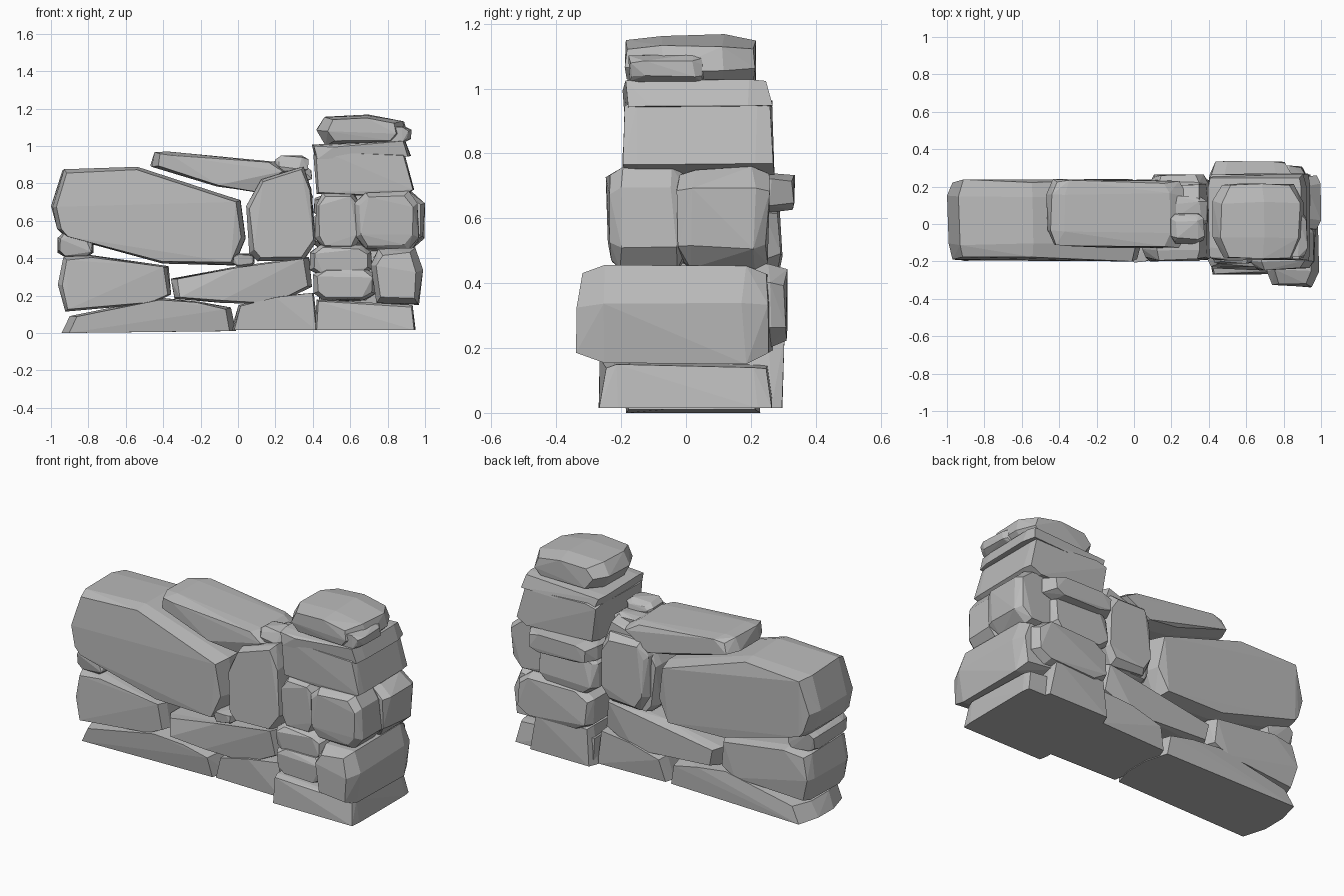
import bpy
import bmesh
import random
from mathutils import Vector

random.seed(7)

cube = bpy.data.objects.get("Cube")
if cube:
    bpy.data.objects.remove(cube, do_unlink=True)

stone = bpy.data.materials.new("grey_stone")
stone.use_nodes = True
stone_colour = (0.5, 0.5, 0.5, 1)
stone.diffuse_color = stone_colour
stone.node_tree.nodes["Principled BSDF"].inputs["Base Color"].default_value = stone_colour


def rock(name, outline, front, back, inset=0.12, chamfer=0.14, rough=0.012):
    """Chipped boulder: a front outline swept from front to back with chamfered ends."""
    centre = Vector((sum(p[0] for p in outline), sum(p[1] for p in outline))) / len(outline)
    depth = back - front
    rings = [(front, 1 - inset), (front + depth * chamfer, 1),
             (back - depth * chamfer, 1), (back, 1 - inset)]
    bm = bmesh.new()
    for y, scale in rings:
        inward = 1 if y < (front + back) / 2 else -1
        for point in outline:
            x, z = centre + (Vector(point) - centre) * scale
            x -= random.uniform(0, rough) * (1 if x > centre.x else -1)
            z -= random.uniform(0, rough) * (1 if z > centre.y else -1)
            # stones resting on the ground keep a flat foot
            if point[1] < 0.05:
                z = point[1]
            bm.verts.new((x, y + inward * random.uniform(0, rough * 2), z))
    hull = bmesh.ops.convex_hull(bm, input=bm.verts)
    loose = {v for v in hull["geom_interior"] + hull["geom_unused"] if isinstance(v, bmesh.types.BMVert)}
    bmesh.ops.delete(bm, geom=list(loose), context="VERTS")
    bmesh.ops.dissolve_limit(bm, angle_limit=0.07, verts=bm.verts, edges=bm.edges)
    bmesh.ops.recalc_face_normals(bm, faces=bm.faces)
    mesh = bpy.data.meshes.new(name)
    bm.to_mesh(mesh)
    bm.free()
    mesh.materials.append(stone)
    bpy.context.collection.objects.link(bpy.data.objects.new(name, mesh))


def block(name, left, right, bottom, top, front, back, **style):
    """Stone with a cut-corner rectangular outline."""
    w, h = (right - left) * 0.16, (top - bottom) * 0.2
    outline = [(left + w, bottom), (right - w, bottom), (right, bottom + h), (right, top - h),
               (right - w, top), (left + w, top), (left, top - h), (left, bottom + h)]
    rock(name, outline, front, back, **style)


# Ground course
rock("base_left_stone", [(-.95, 0), (-.9, .08), (-.42, .19), (-.2, .17), (-.03, .14), (-.01, .01)],
     -.2, .23, inset=.08, chamfer=.3)
rock("base_middle_stone", [(-.04, .015), (0, .15), (.2, .2), (.41, .22), (.43, .015)], -.2, .24, inset=.05)
rock("base_pillar_stone", [(.41, .015), (.41, .18), (.5, .17), (.94, .15), (.96, .015)],
     -.27, .27, inset=.04, chamfer=.08)
rock("base_pillar_back_stone", [(.41, .015), (.43, .24), (.8, .25), (.84, .015)], -.02, .31, inset=.06)

# Second course of the wall
rock("lower_left_stone", [(-.93, .11), (-.97, .25), (-.94, .41), (-.8, .42), (-.37, .36), (-.35, .2), (-.45, .15)],
     -.2, .22, inset=.07)
rock("lower_middle_slab", [(-.34, .18), (-.36, .3), (0, .36), (.38, .41), (.4, .24), (.2, .15), (-.1, .16)],
     -.2, .23, inset=.06)

# Upper stones of the wall
rock("big_left_boulder", [(-.97, .55), (-1, .68), (-.94, .88), (-.55, .89), (.02, .71), (.05, .5),
                          (-.01, .36), (-.4, .37), (-.93, .51)], -.2, .24, inset=.05, chamfer=.18)
rock("upright_middle_stone", [(.06, .42), (.04, .68), (.12, .83), (.36, .9), (.4, .78), (.42, .48), (.36, .38), (.1, .38)],
     -.2, .22, inset=.08)
block("upright_back_stone", .08, .4, .4, .82, .02, .27)
rock("top_slab", [(-.47, .9), (-.45, .97), (-.38, .97), (.2, .92), (.29, .85), (.12, .74), (-.1, .78), (-.4, .87)],
     -.13, .24, inset=.1, chamfer=.2)

# Small filler stones
block("left_pebble", -.97, -.77, .4, .54, -.17, .17)
block("middle_pebble", -.03, .09, .35, .43, -.21, -.05)
block("top_pebble", .19, .38, .85, .95, -.11, .06, inset=.3)
block("top_back_pebble", .15, .4, .8, .9, -.02, .15, inset=.25)

# Second course of the pillar
rock("pillar_corner_stone", [(.73, .15), (.7, .37), (.75, .45), (.95, .46), (.99, .34), (.97, .15)],
     -.34, .27, inset=.2, chamfer=.13)
block("pillar_lower_filler", .4, .74, .17, .35, -.25, .1)
block("pillar_upper_filler", .38, .72, .3, .47, -.23, .1)
block("pillar_lower_back_stone", .42, .93, .2, .46, -.03, .32, inset=.1)

# Third course of the pillar
block("pillar_middle_front_stone", .62, .97, .44, .76, -.25, .01, inset=.15)
block("pillar_middle_left_stone", .41, .66, .44, .76, -.22, .12)
block("pillar_middle_right_stone", .58, 1, .44, .76, -.03, .26, inset=.1)
block("pillar_middle_back_stone", .4, .8, .42, .68, .02, .3)
block("pillar_back_slab", .4, .85, .61, .75, .05, .34, inset=.15, chamfer=.25)

# Upper pillar and cap
rock("pillar_upper_stone", [(.42, .74), (.4, .96), (.46, .98), (.9, .96), (.95, .76), (.88, .72)],
     -.2, .28, inset=.04, chamfer=.1)
rock("pillar_thin_slab", [(.41, .92), (.39, 1.01), (.5, 1.0), (.9, 1.03), (.93, .94)], -.2, .27, inset=.05)
rock("cap_boulder", [(.46, 1.0), (.41, 1.09), (.46, 1.16), (.7, 1.17), (.89, 1.14), (.91, 1.05), (.86, 1.0)],
     -.19, .23, inset=.22, chamfer=.25)
block("cap_side_stone", .7, .93, 1.01, 1.11, -.18, .07, inset=.15)
